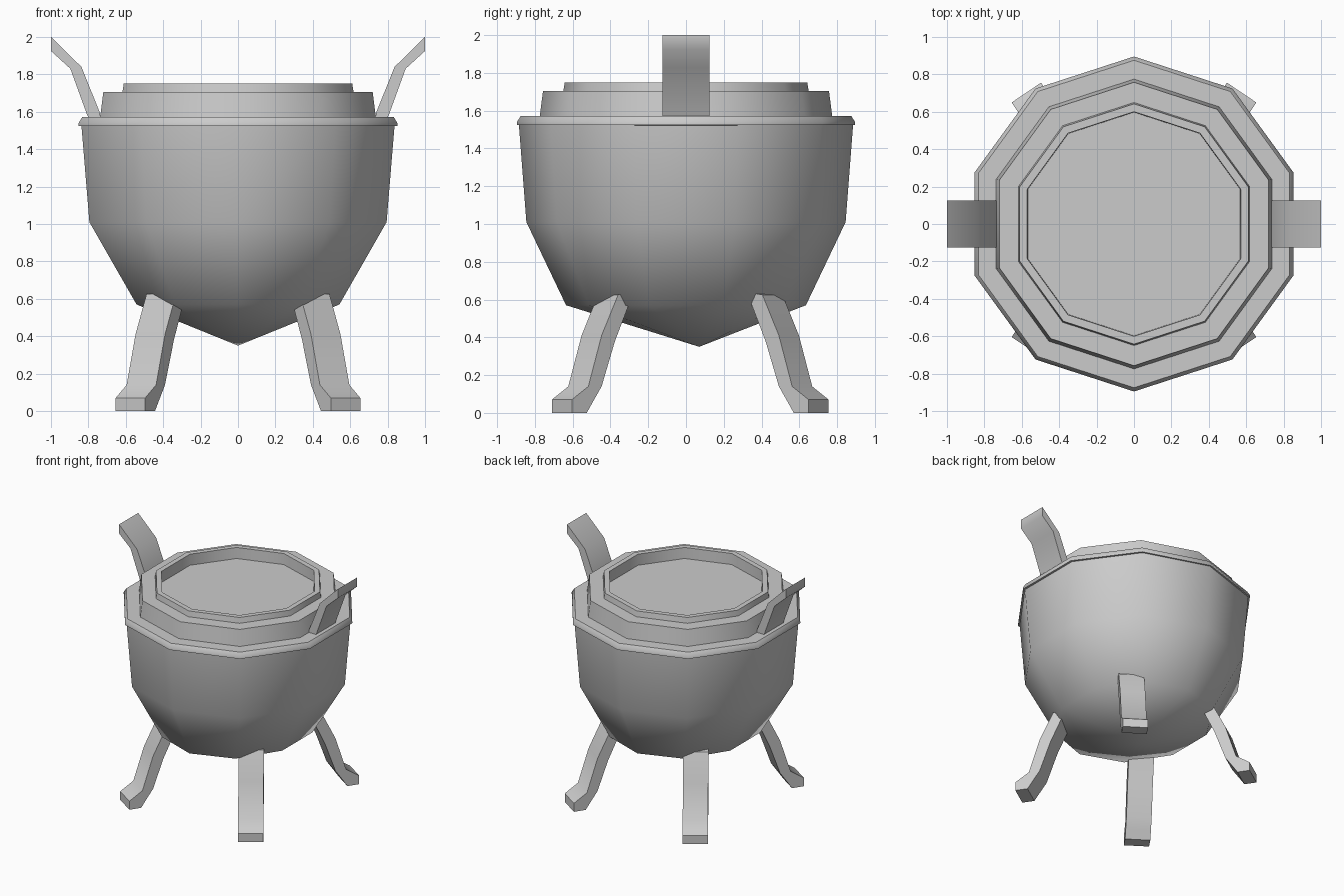
import bpy, bmesh
from math import radians, sin, cos, pi

if "Cube" in bpy.data.objects:
    bpy.data.objects.remove(bpy.data.objects["Cube"])

SIDES = 10


def finish(name, bm):
    bmesh.ops.recalc_face_normals(bm, faces=bm.faces)
    me = bpy.data.meshes.new(name)
    bm.to_mesh(me)
    bm.free()
    ob = bpy.data.objects.new(name, me)
    bpy.context.collection.objects.link(ob)
    bpy.ops.object.select_all(action='DESELECT')
    ob.select_set(True)
    bpy.context.view_layer.objects.active = ob
    bpy.ops.object.shade_smooth_by_angle(angle=radians(50))
    return ob


def lathe(name, rings, tip=None, cap=False):
    """Ten-sided rings (rx, ry, z); optional tip under the first, cap on the last."""
    bm = bmesh.new()
    loops = []
    for rx, ry, z in rings:
        loops.append([bm.verts.new((rx * cos(pi / 2 + 2 * pi * i / SIDES),
                                    ry * sin(pi / 2 + 2 * pi * i / SIDES), z))
                      for i in range(SIDES)])
    for a, b in zip(loops, loops[1:]):
        for i in range(SIDES):
            j = (i + 1) % SIDES
            bm.faces.new((a[i], a[j], b[j], b[i]))
    if tip:
        t = bm.verts.new(tip)
        for i in range(SIDES):
            bm.faces.new((loops[0][i], loops[0][(i + 1) % SIDES], t))
    if cap:
        bm.faces.new(loops[-1])
    return finish(name, bm)


def strap(name, outer, inner, width, origin, angle):
    """Bent bar: side outline (distance, z) swept sideways, facing the given angle."""
    bm = bmesh.new()
    ux, uy = cos(angle), sin(angle)
    rows = []
    for (so, zo), (si, zi) in zip(outer, inner):
        row = []
        for s, z, w in ((so, zo, -1), (so, zo, 1), (si, zi, 1), (si, zi, -1)):
            row.append(bm.verts.new((origin[0] + s * ux - w * width / 2 * uy,
                                     origin[1] + s * uy + w * width / 2 * ux, z)))
        rows.append(row)
    for a, b in zip(rows, rows[1:]):
        for i in range(4):
            j = (i + 1) % 4
            bm.faces.new((a[i], a[j], b[j], b[i]))
    bm.faces.new(rows[0])
    bm.faces.new(rows[-1])
    return finish(name, bm)


def rr(*pts):
    return [(r, r, z) for r, z in pts]


# Bowl with a shallow pointed bottom
lathe("bowl", [(0.57, 0.635, 0.57), (0.835, 0.845, 1.01), (0.88, 0.885, 1.53)],
      tip=(0, 0.07, 0.35))

# Overhanging rim
lathe("rim", rr((0.86, 1.52), (0.895, 1.525), (0.895, 1.54), (0.875, 1.572), (0.74, 1.572)))

# Stepped collar
lathe("collar", rr((0.775, 1.565), (0.757, 1.705), (0.63, 1.705)))

# Lid with a raised lip and recessed centre
lathe("lid", rr((0.65, 1.70), (0.642, 1.75), (0.60, 1.75), (0.597, 1.66)), cap=True)

# Two bent handles
h_outer = [(0.79, 1.55), (0.805, 1.58), (0.896, 1.83), (1.0, 1.925)]
h_inner = [(0.73, 1.55), (0.74, 1.60), (0.837, 1.84), (1.0, 2.0)]
for side, ang in (("right", 0), ("left", pi)):
    strap(side + "_handle", h_outer, h_inner, 0.25, (0, 0), ang)

# Four splayed legs with small feet
l_outer = [(-0.25, 0.625), (-0.145, 0.41), (-0.06, 0.14), (0.045, 0.07), (0.045, 0.0)]
l_inner = [(-0.35, 0.64), (-0.23, 0.38), (-0.145, 0.14), (-0.09, 0.06), (-0.05, 0.0)]
for sx, side in ((1, "right"), (-1, "left")):
    for y, sy, end in ((-0.62, -1, "front"), (0.665, 1, "back")):
        a = radians(56)
        ang = sy * (a if sx > 0 else pi - a)
        strap(f"{end}_{side}_leg", l_outer, l_inner, 0.19, (0.55 * sx, y), ang)
